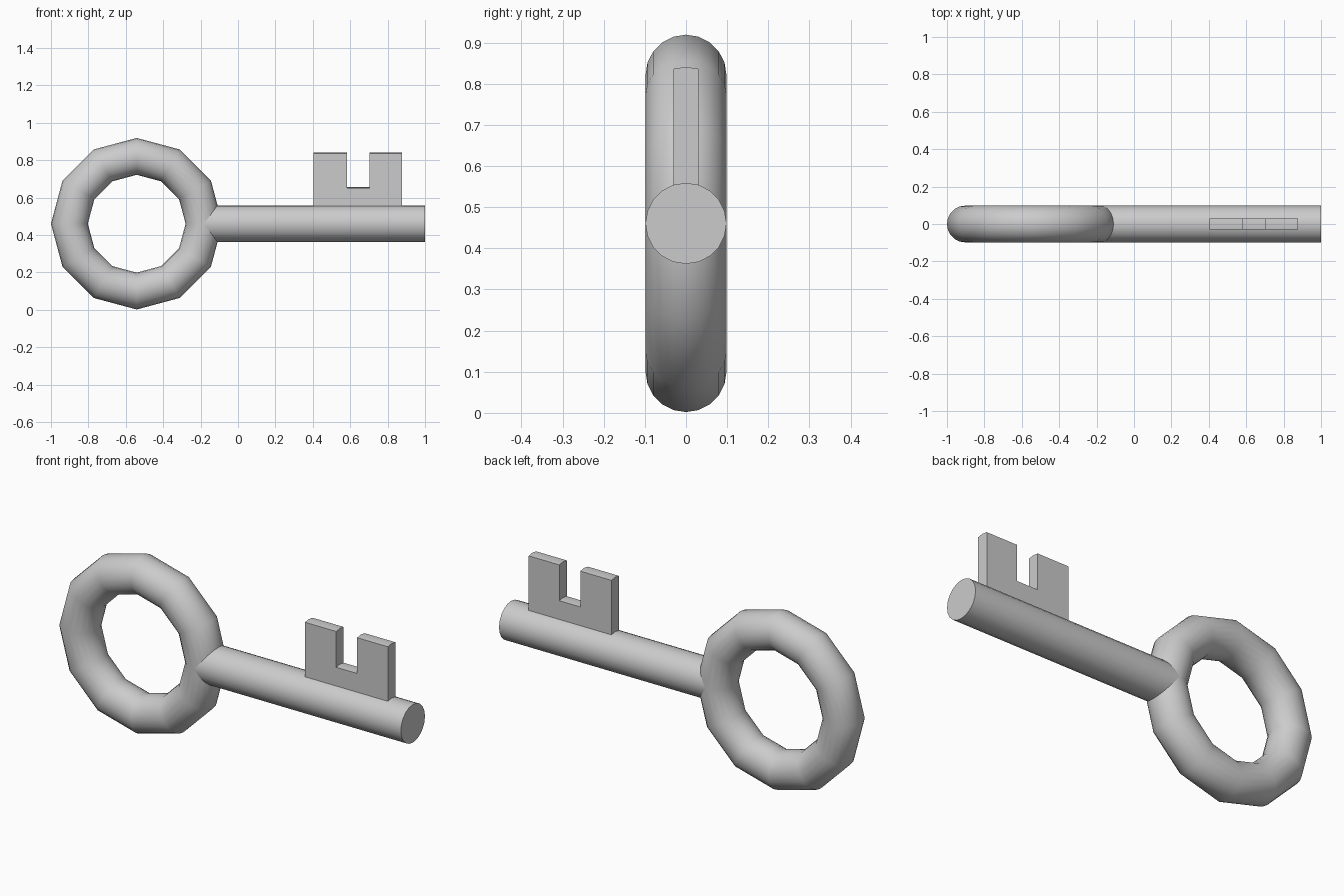
import bpy, bmesh, math

if "Cube" in bpy.data.objects:
    bpy.data.objects.remove(bpy.data.objects["Cube"])

R = 0.0985      # tube radius shared by the ring and the shaft
ZC = 0.4605     # height of the shaft axis
SIDES = 20


def smooth(obj, angle):
    bpy.ops.object.select_all(action='DESELECT')
    obj.select_set(True)
    bpy.context.view_layer.objects.active = obj
    bpy.ops.object.shade_smooth_by_angle(angle=math.radians(angle))


# Ring handle, a twelve-segment torus standing upright
bpy.ops.mesh.primitive_torus_add(
    major_segments=12, minor_segments=SIDES, major_radius=0.36, minor_radius=R,
    location=(-0.5415, 0, ZC), rotation=(math.pi / 2, 0, 0))
ring = bpy.context.object
ring.name = "ring_handle"
smooth(ring, 35)

# Shaft, starting inside the ring tube
x0, x1 = -0.183, 1.0
bpy.ops.mesh.primitive_cylinder_add(
    vertices=SIDES, radius=R, depth=x1 - x0,
    location=((x0 + x1) / 2, 0, ZC), rotation=(0, math.pi / 2, 0))
shaft = bpy.context.object
shaft.name = "shaft"
smooth(shaft, 35)

# Key bit, a notched plate whose upper faces keep the shaft's slight crown
profile = [(0.405, 0.53), (0.878, 0.53), (0.878, 0.836), (0.703, 0.836),
           (0.703, 0.651), (0.583, 0.651), (0.583, 0.836), (0.405, 0.836)]
half = R * math.sin(math.tau / SIDES)
crown = R * (1 - math.cos(math.tau / SIDES))
bm = bmesh.new()
rows = [[bm.verts.new((x, y, z + dz)) for x, z in profile]
        for y, dz in ((-half, 0), (0, crown), (half, 0))]
bm.faces.new(rows[0])
bm.faces.new(rows[2][::-1])
n = len(profile)
for a, b in zip(rows, rows[1:]):
    for i in range(n):
        j = (i + 1) % n
        bm.faces.new((a[i], b[i], b[j], a[j]))
bmesh.ops.recalc_face_normals(bm, faces=bm.faces)
mesh = bpy.data.meshes.new("key_bit")
bm.to_mesh(mesh)
bm.free()
bit = bpy.data.objects.new("key_bit", mesh)
bpy.context.collection.objects.link(bit)
smooth(bit, 35)
